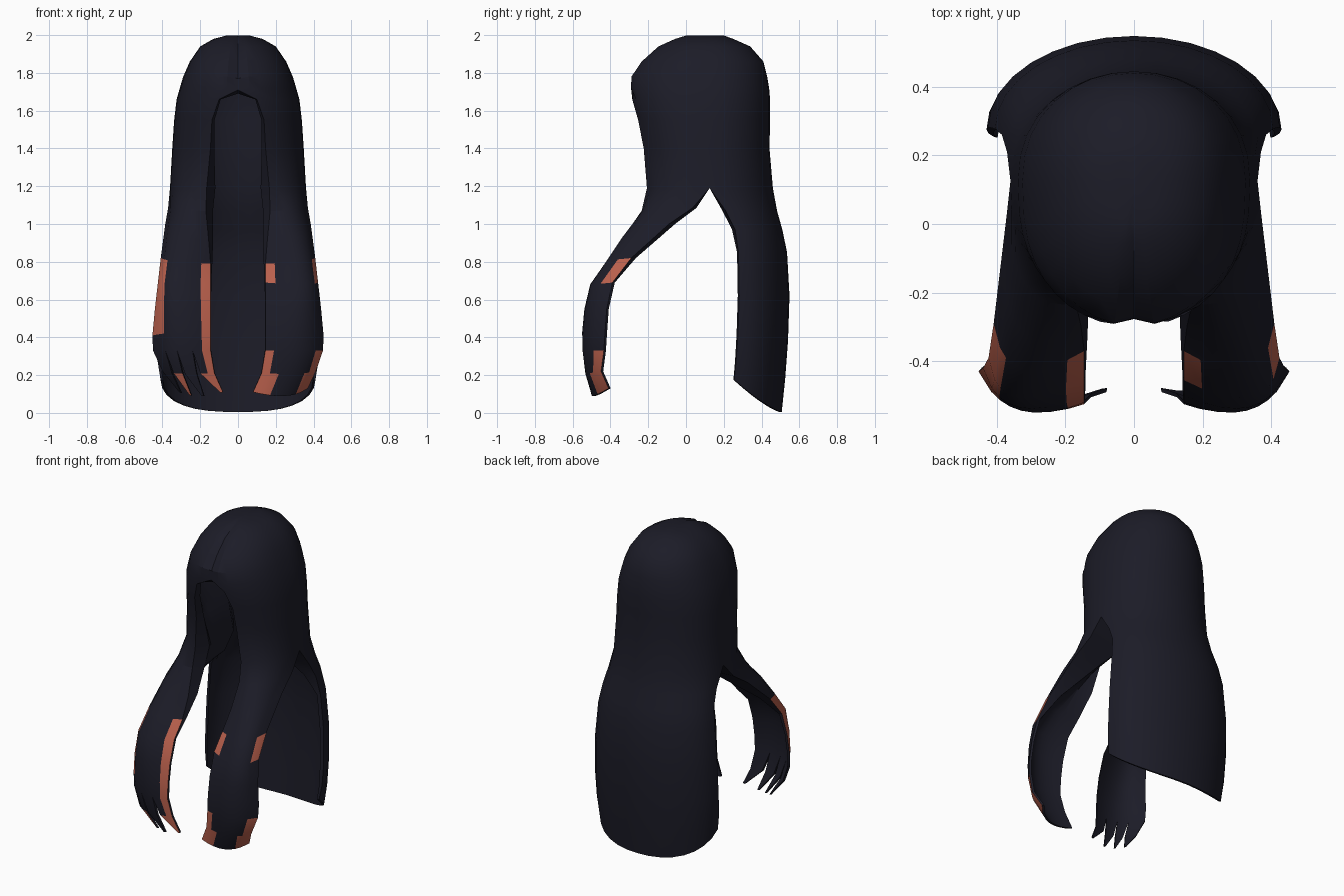
import bpy
import bmesh
from math import sin, cos, asin, pi
from mathutils import Vector

cube = bpy.data.objects.get("Cube")
if cube:
    bpy.data.objects.remove(cube)


def material(name, rgb):
    m = bpy.data.materials.new(name)
    m.use_nodes = True
    m.diffuse_color = (*rgb, 1)
    m.node_tree.nodes["Principled BSDF"].inputs["Base Color"].default_value = (*rgb, 1)
    return m


DARK, ORANGE = 0, 1
MATS = [material("dark_hair", (0.0115, 0.0115, 0.0205)),
        material("orange_streak", (0.5, 0.12, 0.075))]
N = 8          # strips per quarter turn
MID_Y = 0.125  # side line where locks and curtain part


def inward(p, s, wall=1, drop=0):
    """Inner surface point: p pulled toward the vertical axis, no wider than wall."""
    return Vector((min(p.x * s, wall), MID_Y + (p.y - MID_Y) * s, p.z - drop))


def shell(bm, outer, inner, side, rims, rule=None):
    """Skin an outer and an inner grid and close the named rims; side -1 mirrors in x."""
    def make(grid):
        return [[bm.verts.new((p.x * side, p.y, p.z)) for p in row] for row in grid]

    def face(verts, mat=DARK):
        bm.faces.new(verts if side > 0 else verts[::-1]).material_index = mat

    o, n = make(outer), make(inner)
    for i in range(len(o) - 1):
        for j in range(len(o[0]) - 1):
            ring = [(i, j), (i + 1, j), (i + 1, j + 1), (i, j + 1)]
            face([o[a][b] for a, b in ring], ORANGE if rule and rule(i, j) else DARK)
            face([n[a][b] for a, b in reversed(ring)])
    last = len(o) - 1
    paths = {"first": [(i, 0) for i in range(last, -1, -1)],
             "last": [(i, -1) for i in range(last + 1)],
             "bottom": [(last, j) for j in range(len(o[0]) - 1, -1, -1)]}
    for name in rims:
        path = paths[name]
        for (a, b), (c, d) in zip(path, path[1:]):
            if abs(o[a][b].co.x) + abs(o[c][d].co.x) > 0.001:
                face([o[a][b], o[c][d], n[c][d], n[a][b]])


# Hood levels: height, half width, front y, back y, half width of face opening,
# inner scale at the front, inner scale at the back, half width of the inner side walls
HOOD = [
    (1.996, 0.0, 0.1, 0.1, 0, 0.9, 0.9, 1),
    (1.998, 0.06, 0.0, 0.2, 0, 0.9, 0.9, 1),
    (1.98, 0.13, -0.06, 0.25, 0, 0.9, 0.9, 1),
    (1.94, 0.20, -0.15, 0.34, 0, 0.9, 0.9, 1),
    (1.86, 0.255, -0.24, 0.41, 0, 0.9, 0.9, 1),
    (1.78, 0.29, -0.295, 0.43, 0, 0.9, 0.9, 1),
    (1.72, 0.308, -0.297, 0.44, 0, 0.9, 0.9, 1),
    (1.66, 0.325, -0.30, 0.445, 0.10, 0.92, 0.9, 0.28),
    (1.55, 0.338, -0.28, 0.445, 0.138, 0.9, 0.9, 0.23),
    (1.40, 0.348, -0.25, 0.442, 0.146, 0.86, 0.9, 0.16),
    (1.19, 0.36, -0.238, 0.46, 0.166, 0.75, 0.9, 0.12),
]


def hood_rows(z, rx, front, back, gap, s_front, s_back, wall):
    mid = MID_Y if rx > 0.1 else 0.1
    start = asin(gap / rx) if gap else 0
    angles = [start + (pi / 2 - start) * j / N for j in range(N)]
    angles += [pi / 2 + pi / 2 * j / N for j in range(N + 1)]
    outer, inner = [], []
    for a in angles:
        to_front, to_back = max(cos(a), 0), max(-cos(a), 0)
        y = mid - (mid - front) * to_front ** 0.75 + (back - mid) * to_back ** 0.9
        s = s_front + (s_back - s_front) * to_back
        outer.append(Vector((rx * sin(a), y, z)))
        inner.append(inward(outer[-1], s, wall + 0.2 * to_back, 0.03 if z > 1.7 else 0))
    inner[-1].x = outer[-1].x = 0
    if not gap:   # shallow parting groove
        depth = 0.02 * min(1, rx / 0.25)
        outer[0] += Vector((0, depth, -depth / 2))
    return outer, inner


hood, hood_in = zip(*(hood_rows(*level) for level in HOOD))

# Back curtain levels: height, half width, front edge y, back y, rise at the edge,
# inner scale at the edge, inner scale at the back, half width of the inner side walls
CURTAIN = [
    (1.07, 0.370, 0.210, 0.482, 0, 0.8, 0.91, 0.22),
    (0.97, 0.385, 0.260, 0.510, 0, 0.88, 0.94, 0.31),
    (0.85, 0.405, 0.278, 0.535, 0, 0.95, 0.96, 1),
    (0.62, 0.425, 0.282, 0.548, 0, 0.95, 0.96, 1),
    (0.38, 0.430, 0.275, 0.540, 0.03, 0.95, 0.96, 1),
    (0.18, 0.425, 0.265, 0.525, 0.09, 0.96, 0.96, 1),
    (0.005, 0.410, 0.255, 0.507, 0.17, 0.97, 0.97, 1),
]
curtain, curtain_in = [hood[-1][N:]], [hood_in[-1][N:]]
for z, rx, edge, back, rise, s_edge, s_back, wall in CURTAIN:
    row, row_in = [], []
    for j in range(N + 1):
        u = sin(pi / 2 * j / N)
        x = rx * cos(pi / 2 * j / N) if j < N else 0
        row.append(Vector((x, edge + (back - edge) * u, z + rise * (1 - u) ** 1.3)))
        row_in.append(inward(row[-1], s_edge + (s_back - s_edge) * u, wall + 0.15 * u))
    curtain.append(row)
    curtain_in.append(row_in)

# Front lock levels: inner edge, bend control, rear edge, inner scale, inner wall
LOCK = [
    ((0.170, -0.230, 1.07), (0.35, -0.27, 1.07), (0.370, 0.035, 1.085), 0.78, 0.135),
    ((0.155, -0.295, 0.91), (0.37, -0.45, 0.92), (0.385, -0.09, 1.0), 0.85, 0.21),
    ((0.145, -0.370, 0.79), (0.38, -0.51, 0.80), (0.409, -0.29, 0.82), 0.94, 0.35),
    ((0.145, -0.455, 0.69), (0.40, -0.585, 0.67), (0.424, -0.39, 0.69), 0.975, 1),
    ((0.145, -0.500, 0.55), (0.39, -0.605, 0.55), (0.440, -0.42, 0.55), 0.98, 1),
    ((0.145, -0.520, 0.43), (0.37, -0.61, 0.43), (0.453, -0.43, 0.41), 0.98, 1),
    ((0.145, -0.525, 0.33), (0.36, -0.60, 0.33), (0.450, -0.435, 0.33), 0.98, 1),
    ((0.125, -0.505, 0.21), (0.33, -0.58, 0.20), (0.412, -0.45, 0.22), 0.98, 1),
    ((0.080, -0.490, 0.11), (0.28, -0.53, 0.06), (0.370, -0.41, 0.13), 0.98, 1),
]
STRIPS = (0, 0.11, 0.24, 0.37, 0.48, 0.59, 0.7, 0.81, 1)
lock, lock_in = [hood[-1][:N + 1]], [hood_in[-1][:N + 1]]
for a, c, b, s, wall in LOCK:
    a, c, b = Vector(a), Vector(c), Vector(b)
    lock.append([a * (1 - t) ** 2 + c * 2 * t * (1 - t) + b * t * t for t in STRIPS])
    lock_in.append([inward(p, s, wall) for p in lock[-1]])


# Left lock: short streaks at its edges, blunt end
def left_streaks(i, j):
    if i in (3, 7):
        return j in (0, N - 1)
    return i == 8 and (j < 2 or j >= N - 2)


# Right lock: long streaks at its edges
def right_streaks(i, j):
    return (3 <= i <= 6 and j == 0) or (3 <= i <= 5 and j >= N - 2)


bm = bmesh.new()
for side in (1, -1):
    shell(bm, hood, hood_in, side, ["first"])
    shell(bm, curtain, curtain_in, side, ["first", "bottom"])
shell(bm, lock, lock_in, 1, ["first", "last", "bottom"], left_streaks)
shell(bm, lock[:8], lock_in[:8], -1, ["first", "last"], right_streaks)

# Pointed strands ending the right lock
for f in range(4):
    strand = []
    for row, width in zip(lock[7:], (1, 0.8, 0.15)):
        pts = row[2 * f:2 * f + 3]
        mid = pts[1] if f else pts[0]
        lean = Vector((-0.03 * (1 - width) if f else 0, 0, 0))
        strand.append([mid + (p - mid) * width + lean for p in pts])
    strand_in = [[inward(p, 0.98) for p in row] for row in strand]
    shell(bm, strand, strand_in, -1, ["first", "last", "bottom"],
          lambda i, j: (f == 0 and (i == 1 or j == 0)) or (f == 2 and i == 1))

# One continuous shell of hair
bmesh.ops.remove_doubles(bm, verts=bm.verts, dist=0.0002)
mesh = bpy.data.meshes.new("long_hair")
bm.to_mesh(mesh)
bm.free()
for m in MATS:
    mesh.materials.append(m)
hair = bpy.data.objects.new("long_hair", mesh)
bpy.context.collection.objects.link(hair)
bpy.ops.object.select_all(action='DESELECT')
hair.select_set(True)
bpy.context.view_layer.objects.active = hair
bpy.ops.object.shade_smooth_by_angle(angle=0.5)
